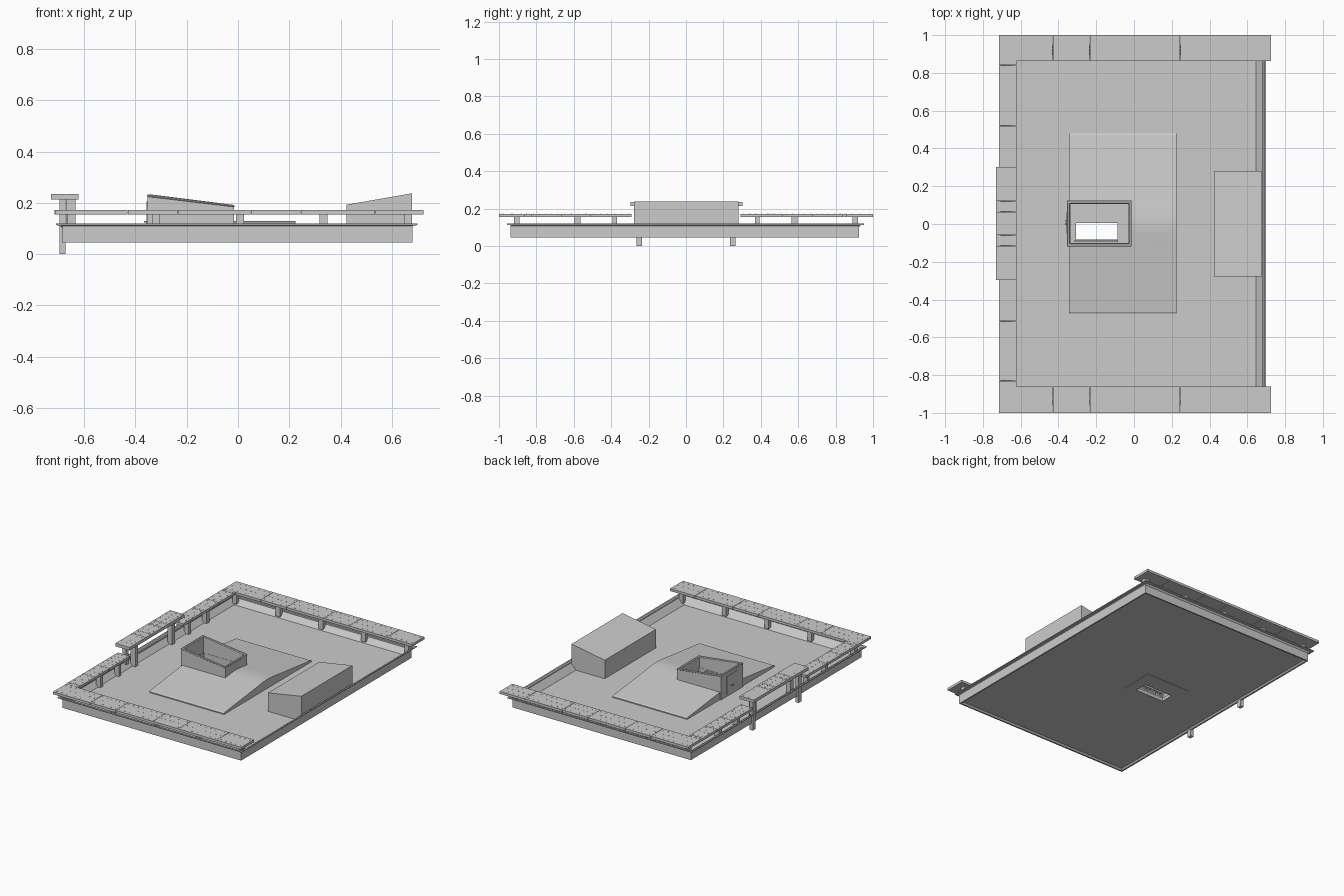
import bpy, bmesh, math

if "Cube" in bpy.data.objects:
    bpy.data.objects.remove(bpy.data.objects["Cube"])

DECK = 0.065


def finish(bm, name):
    bmesh.ops.recalc_face_normals(bm, faces=bm.faces)
    me = bpy.data.meshes.new(name)
    bm.to_mesh(me)
    bm.free()
    ob = bpy.data.objects.new(name, me)
    bpy.context.collection.objects.link(ob)
    return ob


def add_box(bm, x0, x1, y0, y1, z0, z1, z2=None):
    # z1 is the top height at x0, z2 the top height at x1
    z2 = z1 if z2 is None else z2
    v = [bm.verts.new(p) for p in (
        (x0, y0, z0), (x1, y0, z0), (x1, y1, z0), (x0, y1, z0),
        (x0, y0, z1), (x1, y0, z2), (x1, y1, z2), (x0, y1, z1))]
    for f in ((3, 2, 1, 0), (4, 5, 6, 7), (0, 1, 5, 4),
              (1, 2, 6, 5), (2, 3, 7, 6), (3, 0, 4, 7)):
        bm.faces.new([v[i] for i in f])


def boxes(name, items):
    bm = bmesh.new()
    for b in items:
        add_box(bm, *b)
    return finish(bm, name)


def ring_loft(name, rings, closed=True):
    # each ring: x0, x1, y0, y1, z at x0, z at x1
    bm = bmesh.new()
    loops = [[bm.verts.new(p) for p in ((a, c, e), (b, c, f), (b, d, f), (a, d, e))]
             for a, b, c, d, e, f in rings]
    n = len(loops)
    for i in range(n if closed else n - 1):
        p, q = loops[i], loops[(i + 1) % n]
        for k in range(4):
            m = (k + 1) % 4
            bm.faces.new((p[k], p[m], q[m], q[k]))
    return finish(bm, name)


# Recessed deck tray: floor, sloped inner walls, thin rim, skirt
ring_loft("deck_tray", [
    (-.34, -.03, -.105, .11, DECK, DECK),
    (-.655, .645, -.90, .895, DECK, DECK),
    (-.70, .69, -.945, .94, .119, .119),
    (-.71, .70, -.958, .952, .119, .119),
    (-.71, .70, -.958, .952, .113, .113),
    (-.685, .68, -.937, .925, .111, .111),
    (-.685, .68, -.937, .925, .045, .045),
    (-.675, .67, -.927, .915, .045, .045),
    (-.665, .66, -.917, .905, .055, .055),
    (-.34, -.03, -.105, .11, .055, .055)])

# Low raised roof panel with a rounded ridge and an opening for the hatch
xs = [-.345, -.335, -.025, .225]
ys = [-.475, -.467, -.15, -.10, -.05, 0, .05, .105, .15, .472, .48]
zs = [.072, .077, .113, .119, .126, .129, .126, .119, .113, .077, .072]
bm = bmesh.new()
grid = [[bm.verts.new((x, y, z)) for y, z in zip(ys, zs)] for x in xs]
for i in range(len(xs) - 1):
    for j in range(len(ys) - 1):
        if i == 1 and 3 <= j <= 6:
            continue
        bm.faces.new((grid[i][j], grid[i + 1][j], grid[i + 1][j + 1], grid[i][j + 1]))
bmesh.ops.delete(bm, geom=[v for v in bm.verts if not v.link_faces], context='VERTS')
edges = [e for e in bm.edges if e.is_boundary]
ext = bmesh.ops.extrude_edge_only(bm, edges=edges)
for v in ext["geom"]:
    if isinstance(v, bmesh.types.BMVert):
        v.co.z = DECK - .001
roof = finish(bm, "raised_roof_panel")
bpy.context.view_layer.objects.active = roof
roof.select_set(True)
bpy.ops.object.shade_smooth_by_angle(angle=math.radians(25))

# Open hatch with sloping top and a smaller hole in its floor
hatch = ring_loft("hatch_housing", [
    (-.353, -.015, -.117, .122, .052, .052),
    (-.353, -.015, -.117, .122, .224, .184),
    (-.355, -.013, -.119, .124, .226, .186),
    (-.355, -.013, -.119, .124, .230, .189),
    (-.352, -.016, -.116, .121, .233, .192),
    (-.343, -.025, -.107, .112, .233, .192),
    (-.338, -.030, -.102, .107, .229, .188),
    (-.338, -.030, -.102, .107, .068, .068),
    (-.315, -.083, -.095, .018, .068, .068),
    (-.315, -.083, -.095, .018, .074, .074),
    (-.308, -.088, -.082, .006, .074, .074),
    (-.308, -.088, -.082, .006, .052, .052)])

# Row of upright slats beside the hole, and the door on the hatch
n = 9
slats = [(-.312 + i * .027, -.302 + i * .027, -.094, -.086, .07, .108) for i in range(n)]
slats.append((-.314, -.084, -.096, -.084, .108, .114))
boxes("hatch_slats", slats)
boxes("hatch_door", [(-.357, -.352, -.05, .06, .08, .205),
                     (-.366, -.355, -.004, .004, .124, .130),
                     (-.366, -.355, .012, .018, .124, .130)])

# Wedge-topped locker
boxes("locker", [(.424, .678, -.277, .281, DECK - .005, .193, .237)])

# Walkway panels, with rows of studs
panels, studs = [], []


def panel(x0, x1, y0, y1, z0, z1, along_x):
    g = .001
    panels.append((x0 + g if along_x else x0, x1 - g if along_x else x1,
                   y0 if along_x else y0 + g, y1 if along_x else y1 - g, z0, z1))
    length, width = (x1 - x0, y1 - y0) if along_x else (y1 - y0, x1 - x0)
    count = max(2, round(length / .035))
    for r in (.15, .5, .85):
        for i in range(count):
            a, b = length * (i + .5) / count, width * r
            cx, cy = (x0 + a, y0 + b) if along_x else (x0 + b, y0 + a)
            studs.append((cx - .004, cx + .004, cy - .002, cy + .002, z1 - .001, z1 + .001))


def run(cuts, lo, hi, z0, z1, along_x):
    for a, b in zip(cuts, cuts[1:]):
        if along_x:
            panel(a, b, lo, hi, z0, z1, True)
        else:
            panel(lo, hi, a, b, z0, z1, False)


side_cuts = [-.715, -.43, -.235, .05, .245, .535, .725]
run(side_cuts, -1.0, -.86, .155, .172, True)
run(side_cuts, .863, 1.0, .155, .172, True)
end_cuts = [.29, .52, .68, .84, .863]
run(end_cuts, -.715, -.623, .155, .172, False)
run([-.86, -.83, -.67, -.515, -.29], -.715, -.623, .155, .172, False)
boxes("walkway_panels", panels)

# Higher step bench on the end
panels = []
run([-.297, -.115, -.06, .065, .12, .303], -.73, -.622, .213, .234, False)
boxes("step_bench", panels)
boxes("panel_studs", studs)

# Short posts under the walkways
posts = []
for s in (-1, 1):
    for x in (-.65, -.32, .008, .333, .663):
        posts.append((x - .016, x + .016, s * .905 - .014, s * .905 + .014, .075, .157))
    for y in (.58, .38):
        w = .015 if y > .5 else .012
        posts.append((-.67, -.635, s * y - w, s * y + w, .062, .157))
boxes("walkway_posts", posts)

# Bench supports: long outer legs reaching the ground, short inner posts
legs = []
for s in (-1, 1):
    legs.append((-.696, -.672, s * .25 - .015, s * .25 + .015, 0, .215))
    legs.append((-.67, -.633, s * .20 - .015, s * .20 + .015, .062, .215))
boxes("bench_legs", legs)
